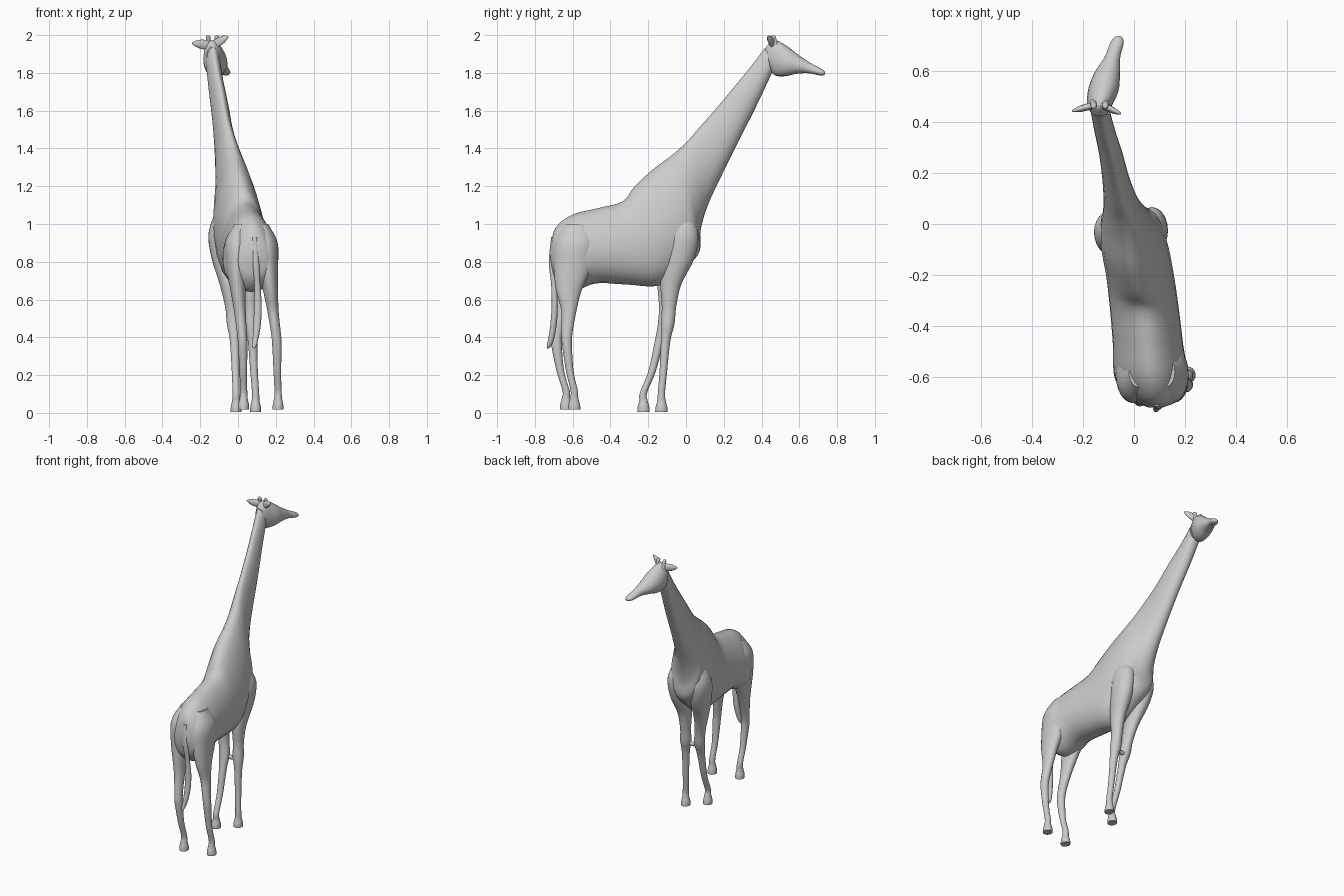
import bpy, bmesh, math
from mathutils import Vector

SIDES = 24


def spline(rows, steps=5):
    """Catmull-Rom interpolation of rows of numbers."""
    rows = [Vector(r) for r in rows]
    pts = [rows[0] * 2 - rows[1]] + rows + [rows[-1] * 2 - rows[-2]]
    out = []
    for i in range(1, len(pts) - 2):
        a, b, c, d = pts[i - 1:i + 3]
        for s in range(steps):
            t = s / steps
            out.append(0.5 * (2 * b + (c - a) * t + (2 * a - 5 * b + 4 * c - d) * t ** 2
                              + (3 * b - a - 3 * c + d) * t ** 3))
    return out + [rows[-1]]


def loft(name, rings, egg=0.0):
    """Skin rings of (centre, side vector, up vector); egg narrows the top."""
    bm = bmesh.new()
    loops = []
    for c, u, v in rings:
        loop = []
        for i in range(SIDES):
            a = 2 * math.pi * i / SIDES
            loop.append(bm.verts.new(c + u * math.cos(a) * (1 - egg * math.sin(a)) + v * math.sin(a)))
        loops.append(loop)
    for p, q in zip(loops, loops[1:]):
        for i in range(SIDES):
            j = (i + 1) % SIDES
            bm.faces.new((p[i], p[j], q[j], q[i]))
    bm.faces.new(loops[0])
    bm.faces.new(loops[-1])
    bmesh.ops.recalc_face_normals(bm, faces=bm.faces)
    me = bpy.data.meshes.new(name)
    bm.to_mesh(me)
    bm.free()
    ob = bpy.data.objects.new(name, me)
    bpy.context.collection.objects.link(ob)
    bpy.context.view_layer.objects.active = ob
    ob.select_set(True)
    bpy.ops.object.shade_smooth_by_angle(angle=math.radians(50))
    ob.select_set(False)
    return ob


def profile_loft(name, rows, egg=0.0):
    """Rows: top y, top z, bottom y, bottom z, centre x, half width."""
    rings = []
    for ty, tz, by, bz, cx, hw in spline(rows):
        top, bot = Vector((cx, ty, tz)), Vector((cx, by, bz))
        rings.append(((top + bot) / 2, Vector((hw, 0, 0)), (top - bot) / 2))
    return loft(name, rings, egg)


def tube(name, rows, u=(1, 0, 0), v=(0, 1, 0)):
    """Rows: x, y, z, radius along u, radius along v."""
    return loft(name, [(Vector(r[:3]), Vector(u) * max(r[3], .002), Vector(v) * max(r[4], .002))
                       for r in spline(rows)])


# Trunk and neck in one continuous skin
profile_loft("body_and_neck", [
    (-.718, .88, -.718, .80, .085, .03),
    (-.69, .98, -.69, .70, .08, .09),
    (-.60, 1.05, -.61, .64, .068, .14),
    (-.46, 1.085, -.48, .685, .055, .135),
    (-.335, 1.12, -.32, .68, .04, .132),
    (-.275, 1.195, -.14, .675, .022, .13),
    (-.18, 1.285, -.01, .765, .0, .128),
    (-.08, 1.36, .07, .85, -.015, .112),
    (.0, 1.43, .078, .97, -.032, .088),
    (.07, 1.51, .12, 1.11, -.052, .066),
    (.15, 1.60, .205, 1.29, -.072, .052),
    (.25, 1.72, .30, 1.48, -.092, .045),
    (.34, 1.83, .385, 1.65, -.115, .04),
    (.42, 1.935, .455, 1.80, -.132, .037),
], egg=0.22)

# Head
profile_loft("head", [
    (.425, 1.94, .435, 1.84, -.136, .03),
    (.465, 1.975, .465, 1.79, -.134, .048),
    (.53, 1.945, .52, 1.782, -.12, .06),
    (.60, 1.892, .585, 1.795, -.105, .05),
    (.66, 1.852, .645, 1.798, -.085, .031),
    (.71, 1.825, .70, 1.788, -.068, .027),
    (.73, 1.812, .727, 1.787, -.062, .018),
    (.737, 1.803, .735, 1.793, -.06, .006),
], egg=0.05)

# Ears and horn knobs
for side, tip in (("left", (-.243, .443, 1.957)), ("right", (-.05, .432, 1.99))):
    base, tip = Vector((-.138, .47, 1.945)), Vector(tip)
    rows = [tuple(base.lerp(tip, t)) + (a, b) for t, a, b in
            ((0, .014, .025), (.35, .014, .026), (.65, .013, .022), (.88, .008, .012), (1, .003, .003))]
    tube(side + "_ear", rows, u=(0, 1, 0), v=(0, 0, 1))
for side, x in (("left", -.158), ("right", -.112)):
    tube(side + "_horn", [(x, .475, 1.94, .015, .016), (x, .468, 1.97, .012, .013),
                          (x, .462, 1.992, .011, .012), (x, .461, 1.999, .004, .005)])


def hoof(x, y, z):
    """Shared ankle and foot rows ending a leg."""
    return [(x, y, z + .10, .019, .019), (x, y, z + .06, .021, .022),
            (x, y, z + .025, .028, .031), (x, y, z, .029, .033)]


# Front legs
tube("front_leg_left", [
    (-.085, -.03, 1.08, .03, .04), (-.088, -.03, .95, .068, .085), (-.08, -.05, .82, .06, .085),
    (-.055, -.09, .68, .042, .06), (-.035, -.105, .56, .033, .038), (-.024, -.115, .47, .035, .034),
    (-.018, -.14, .38, .025, .025), (-.013, -.18, .22, .02, .02)] + hoof(-.01, -.225, .006))
tube("front_leg_right", [
    (.06, -.02, 1.05, .03, .04), (.07, -.02, .95, .06, .085), (.07, -.04, .82, .058, .085),
    (.066, -.08, .68, .042, .055), (.066, -.09, .56, .033, .038), (.07, -.097, .47, .035, .036),
    (.077, -.108, .38, .025, .025), (.085, -.12, .22, .02, .02)] + hoof(.093, -.13, .006))
# Touching knees
tube("knee_bridge", [(-.03, -.11, .46, .016, .018), (.022, -.106, .455, .013, .014),
                     (.075, -.10, .46, .016, .018)], u=(0, 1, 0), v=(0, 0, 1))

# Rear legs
tube("rear_leg_right", [
    (.12, -.58, 1.0, .04, .06), (.14, -.585, .90, .07, .11), (.157, -.60, .77, .055, .10),
    (.172, -.62, .65, .04, .068), (.185, -.62, .54, .03, .04), (.2, -.63, .43, .026, .03),
    (.206, -.63, .36, .025, .026), (.208, -.615, .22, .02, .02)] + hoof(.212, -.592, .018))
tube("rear_leg_left", [
    (.02, -.58, 1.0, .04, .06), (.0, -.585, .90, .07, .11), (-.008, -.60, .77, .055, .10),
    (.0, -.63, .65, .04, .068), (.01, -.655, .54, .031, .042), (.02, -.68, .43, .026, .03),
    (.025, -.685, .36, .025, .028), (.028, -.665, .22, .02, .02)] + hoof(.03, -.635, .018))

# Tail with tuft
tube("tail", [
    (.088, -.70, .93, .014, .014), (.095, -.712, .80, .017, .014), (.102, -.70, .68, .016, .014),
    (.105, -.695, .58, .02, .016), (.102, -.70, .48, .02, .017), (.094, -.712, .40, .016, .016),
    (.086, -.725, .355, .011, .012), (.082, -.732, .34, .003, .003)])
